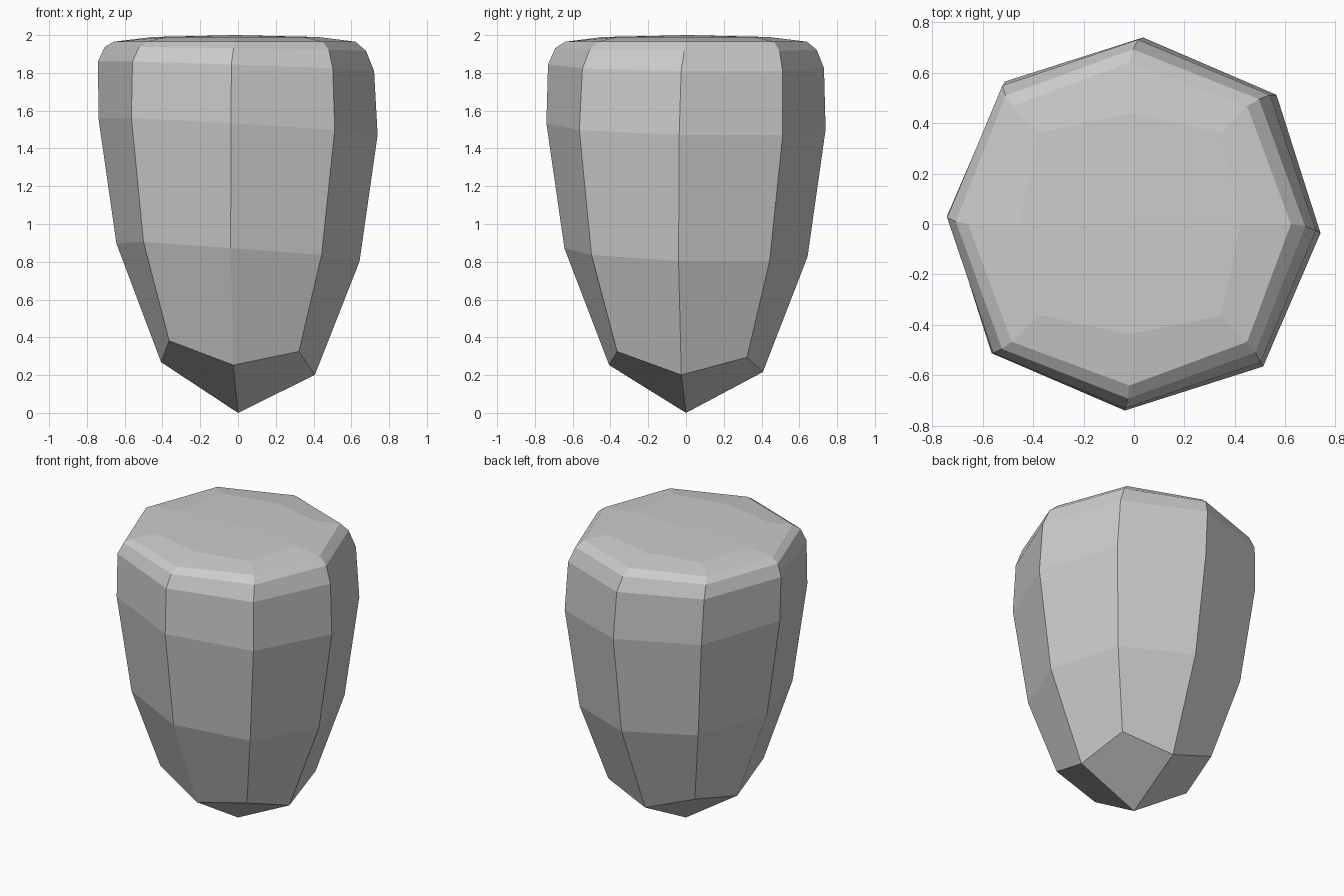
import bpy, bmesh
from math import sin, cos, pi, radians

cube = bpy.data.objects.get("Cube")
if cube:
    bpy.data.objects.remove(cube, do_unlink=True)

grey = bpy.data.materials.new("plain grey")
grey.use_nodes = True
colour = (0.6, 0.6, 0.6, 1)
grey.diffuse_color = colour
grey.node_tree.nodes["Principled BSDF"].inputs["Base Color"].default_value = colour

# Rings from tip to crown: height, side radius, corner radius, corner lift,
# slope in x, slope in y, centre x, twist in degrees
RINGS = [
    (0.235, 0.408, 0.487, 0.103, -0.085, -0.04, 0, 3.5),
    (0.85, 0.645, 0.668, 0.005, -0.075, -0.03, 0, 3.5),
    (1.517, 0.74, 0.762, 0, -0.062, -0.02, 0, 2.8),
    (1.835, 0.731, 0.75, 0, -0.035, -0.012, -0.01, 2),
    (1.927, 0.692, 0.71, 0, -0.015, -0.006, -0.014, 0.8),
    (1.965, 0.64, 0.66, 0, 0, 0, -0.018, 0),
    (1.99, 0.438, 0.51, 0, 0, 0, -0.015, 0),
]


def add_ring(bm, z, side, corner, lift, slope_x, slope_y, cx, twist):
    verts = []
    for i in range(8):
        angle = i * pi / 4 - radians(twist)
        r = corner if i % 2 else side
        x, y = r * cos(angle), r * sin(angle)
        height = z + lift * (i % 2) + slope_x * x + slope_y * y
        verts.append(bm.verts.new((x + cx, y, height)))
    return verts


# Tapered eight-sided body
bm = bmesh.new()
rings = [add_ring(bm, *ring) for ring in RINGS]
for low, high in zip(rings, rings[1:]):
    for i in range(8):
        j = (i + 1) % 8
        bm.faces.new((low[i], low[j], high[j], high[i]))

# Each end closes with four quads meeting at a point
tip = bm.verts.new((0, 0, 0))
crown = bm.verts.new((-0.015, 0.01, 2))
for end, ring in ((tip, rings[0]), (crown, rings[-1])):
    for i in range(0, 8, 2):
        bm.faces.new((end, ring[i], ring[i + 1], ring[(i + 2) % 8]))
bmesh.ops.recalc_face_normals(bm, faces=bm.faces)

mesh = bpy.data.meshes.new("tapered_body")
bm.to_mesh(mesh)
bm.free()
mesh.materials.append(grey)
body = bpy.data.objects.new("tapered_body", mesh)
bpy.context.collection.objects.link(body)
